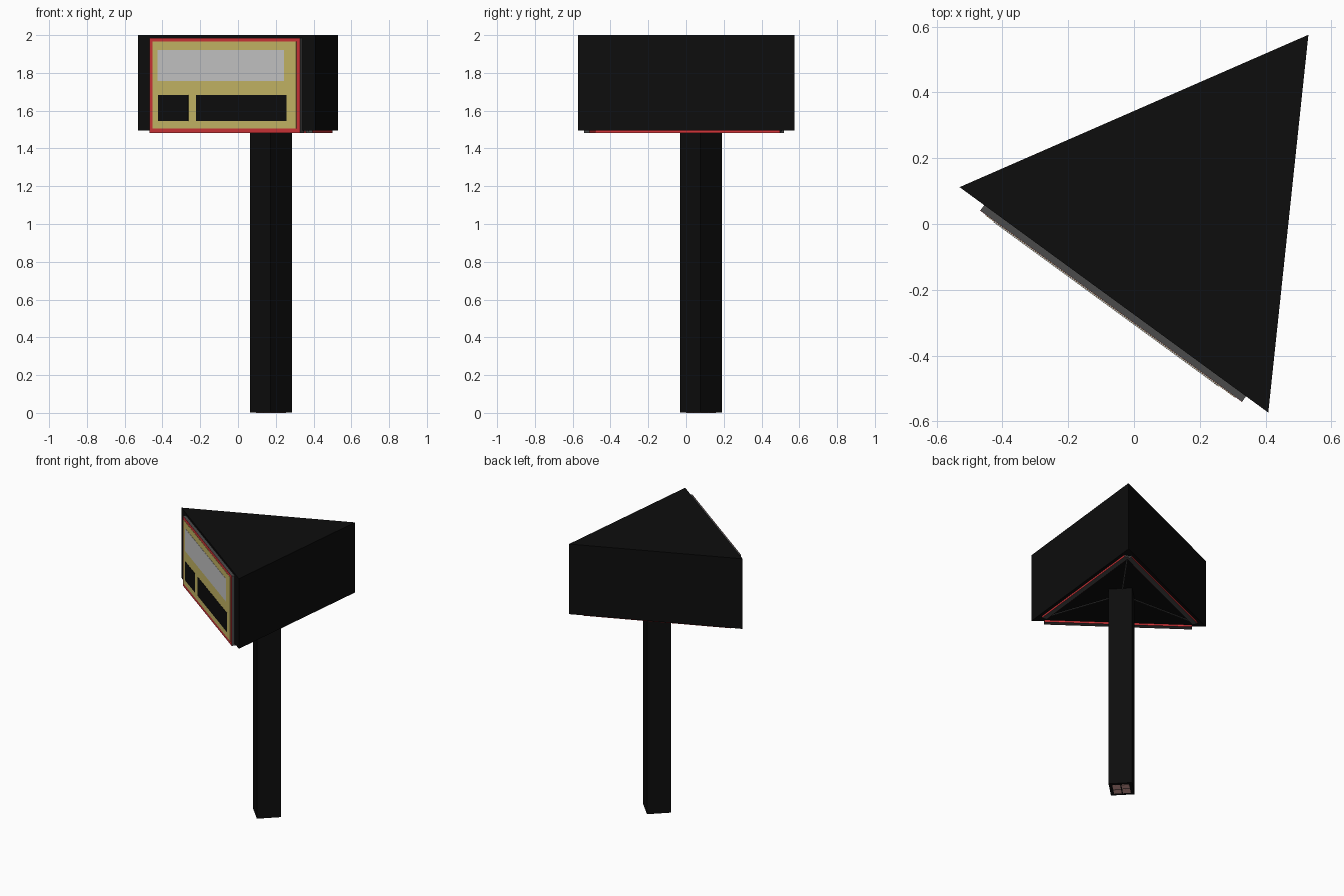
import bpy, bmesh
from math import radians, atan2
from mathutils import Vector, Matrix

if "Cube" in bpy.data.objects:
    bpy.data.objects.remove(bpy.data.objects["Cube"])


def mat(name, rgb):
    m = bpy.data.materials.new(name)
    m.diffuse_color = (*rgb, 1)
    m.use_nodes = True
    m.node_tree.nodes["Principled BSDF"].inputs["Base Color"].default_value = m.diffuse_color
    return m


BLACK = mat("black", (0.004, 0.004, 0.004))
GREY = mat("dark_grey", (0.07, 0.07, 0.07))
RED = mat("red", (0.64, 0.035, 0.04))
YELLOW = mat("yellow", (0.6, 0.5, 0.14))
PALE = mat("pale_grey", (0.7, 0.7, 0.7))
PINK = mat("pink", (0.75, 0.4, 0.36))


def finish(bm, name, material):
    bmesh.ops.recalc_face_normals(bm, faces=bm.faces)
    me = bpy.data.meshes.new(name)
    bm.to_mesh(me)
    bm.free()
    me.materials.append(material)
    ob = bpy.data.objects.new(name, me)
    bpy.context.collection.objects.link(ob)
    return ob


def box(name, lo, hi, material, frame=Matrix()):
    """Axis box from lo to hi, placed in a local frame."""
    lo, hi = Vector(lo), Vector(hi)
    size = hi - lo
    bm = bmesh.new()
    bmesh.ops.create_cube(bm, size=1, matrix=frame @ Matrix.Translation((lo + hi) / 2)
                          @ Matrix.Diagonal((*size, 1)))
    return finish(bm, name, material)


# Triangular head
corners = [Vector((-0.53, 0.112, 0)), Vector((0.408, -0.573, 0)), Vector((0.53, 0.575, 0))]
bm = bmesh.new()
base = bm.faces.new([bm.verts.new(c + Vector((0, 0, 1.495))) for c in corners])
top = bmesh.ops.extrude_face_region(bm, geom=[base], use_keep_orig=True)["geom"]
bmesh.ops.translate(bm, verts=[g for g in top if isinstance(g, bmesh.types.BMVert)],
                    vec=(0, 0, 0.505))
finish(bm, "triangular_head", BLACK)

# Square post, turned on its axis
axis = Vector((0.175, 0.08, 0))
post = Matrix.Translation(axis) @ Matrix.Rotation(radians(44), 4, 'Z')
h = 0.079
box("post", (-h, -h, 0.001), (h, h, 1.5), BLACK, post)
for sx in (-1, 1):
    for sy in (-1, 1):
        c = Vector((sx * 0.03, sy * 0.03, 0))
        box("foot_pad", c - Vector((0.026, 0.026, 0)), c + Vector((0.026, 0.026, 0.004)),
            PINK, post)


# Framed panel: local x along the side, -y outward
def panel(a, b, front):
    d = b - a
    f = Matrix.Translation((a + b) / 2) @ Matrix.Rotation(atan2(d.y, d.x), 4, 'Z')
    x0, x1, z0, z1, t = -0.488, 0.497, 1.482, 1.985, 0.036
    box("panel_body", (x0, front + 0.001, z0), (x1, front + t, z1), GREY, f)
    layers = [("panel_frame", x0, x1, z0, z1, RED),
              ("panel_face", -0.467, 0.474, 1.505, 1.965, YELLOW),
              ("upper_plate", -0.435, 0.396, 1.757, 1.92, PALE),
              ("small_window", -0.429, -0.233, 1.545, 1.682, BLACK),
              ("wide_window", -0.18, 0.411, 1.545, 1.682, BLACK)]
    for i, (name, xa, xb, za, zb, m) in enumerate(layers):
        y = front - 0.0022 * min(i, 2)
        box(name, (xa, y, za), (xb, y + 0.0015, zb), m, f)
    box("panel_back", (x0, front + t, z0), (x1, front + t + 0.001, z1), RED, f)


# Front panel sits proud, the other two are sunk and only peek out below
for i, front in enumerate((-0.021, 0.022, 0.022)):
    panel(corners[i], corners[(i + 1) % 3], front)

# Thin stays under the head from post to corners
for c in corners:
    d = (c - axis) * 0.86
    f = Matrix.Translation(axis) @ Matrix.Rotation(atan2(d.y, d.x), 4, 'Z')
    box("stay", (0.05, -0.003, 1.491), (d.length, 0.003, 1.497), GREY, f)
